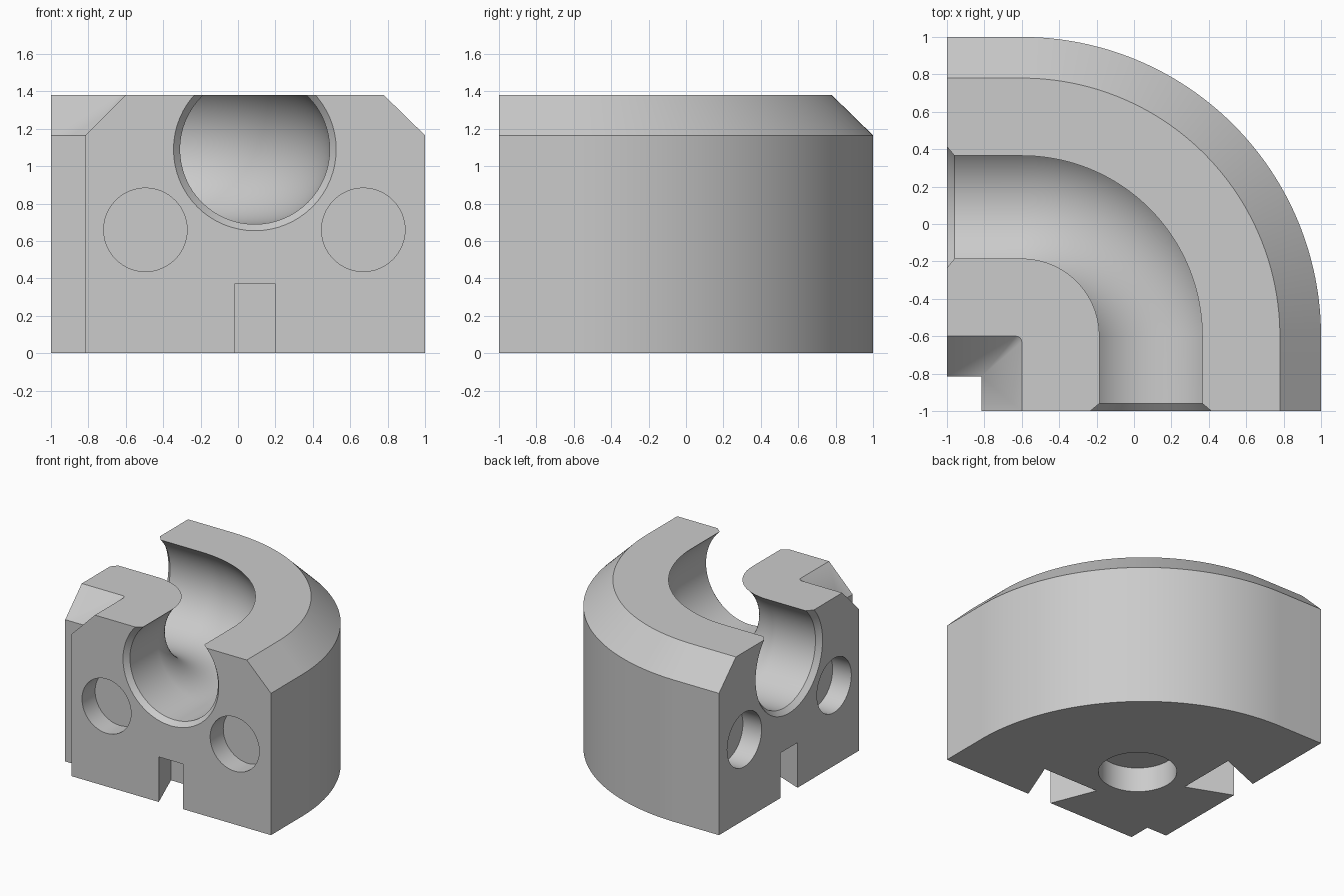
import bpy, bmesh
from math import cos, sin, pi
from mathutils import Matrix, Vector

cube = bpy.data.objects.get("Cube")
if cube:
    bpy.data.objects.remove(cube)

PIVOT = -0.6      # centre of the bend, same in x and y
TOP = 1.38
SEGS = 64


def finish(name, bm):
    bmesh.ops.remove_doubles(bm, verts=bm.verts, dist=1e-5)
    bmesh.ops.recalc_face_normals(bm, faces=bm.faces)
    mesh = bpy.data.meshes.new(name)
    bm.to_mesh(mesh)
    bm.free()
    obj = bpy.data.objects.new(name, mesh)
    bpy.context.collection.objects.link(obj)
    return obj


def loft(name, rings):
    """Closed solid through rings of equal point count."""
    bm = bmesh.new()
    loops = [[bm.verts.new(p) for p in ring] for ring in rings]
    for a, b in zip(loops, loops[1:]):
        for i in range(len(a)):
            j = (i + 1) % len(a)
            bm.faces.new((a[i], a[j], b[j], b[i]))
    bm.faces.new(loops[0][::-1])
    bm.faces.new(loops[-1])
    bmesh.ops.dissolve_degenerate(bm, dist=1e-5, edges=bm.edges)
    return finish(name, bm)


def cylinder(name, centre, radius, depth, rotation):
    bm = bmesh.new()
    bmesh.ops.create_cone(bm, cap_ends=True, segments=SEGS, radius1=radius,
                          radius2=radius, depth=depth,
                          matrix=Matrix.Translation(centre) @ rotation)
    return finish(name, bm)


def outline(z, radius, inner, fillet):
    """Quarter bend in plan with short straight ends and an inner corner notch."""
    pts = [(PIVOT + radius, -1, z)]
    for i in range(SEGS + 1):
        a = pi / 2 * i / SEGS
        pts.append((PIVOT + radius * cos(a), PIVOT + radius * sin(a), z))
    pts += [(-1, PIVOT + radius, z), (-1, inner, z)]
    c = inner - fillet
    for i in range(5):
        a = pi / 2 * (1 - i / 4)
        pts.append((c + fillet * cos(a), c + fillet * sin(a), z))
    pts.append((inner, -1, z))
    return pts


# Main block with chamfered top edges
block = loft("curved_track_block", [
    outline(0, 1.6, -0.815, 0),
    outline(1.165, 1.6, -0.815, 0),
    outline(TOP, 1.38, -0.6, 0.03)])

# Round channel following the bend, flared at both mouths
bend = 0.69
path = [((PIVOT + bend, y), (1, 0), r)
        for y, r in ((-1.04, 0.47), (-0.96, 0.4))]
for i in range(SEGS + 1):
    a = pi / 2 * i / SEGS
    side = (cos(a), sin(a))
    path.append(((PIVOT + bend * side[0], PIVOT + bend * side[1]), side, 0.4))
path += [((x, PIVOT + bend), (0, 1), r)
         for x, r in ((-0.96, 0.4), (-1.04, 0.47))]
rings = []
for centre, side, r in path:
    base = Vector((*centre, 1.09))
    rings.append([base + Vector((*side, 0)) * r * cos(t) + Vector((0, 0, r * sin(t)))
                  for t in (2 * pi * k / SEGS for k in range(SEGS))])
cutters = [loft("channel_cutter", rings)]

# Blind round sockets and dovetail slots, the same on both end faces
socket_depth = 0.17
for face, swap in (("front", False), ("right", True)):
    def place(x, y, z, swap=swap):
        return (y, x, z) if swap else (x, y, z)
    turn = Matrix.Rotation(pi / 2, 4, "Y" if swap else "X")
    for n, x in enumerate((-0.495, 0.67)):
        cutters.append(cylinder(f"{face}_socket_cutter_{n}", place(x, -1, 0.66),
                                0.223, 2 * socket_depth, turn))
    mid = 0.09
    plan = [(mid - 0.094, -1.04), (mid + 0.094, -1.04),
            (mid + 0.255, -0.635), (mid - 0.255, -0.635)]
    cutters.append(loft(f"{face}_dovetail_cutter",
                        [[place(x, y, z) for x, y in plan] for z in (-0.1, 0.37)]))

# Blind socket in the underside
cutters.append(cylinder("base_socket_cutter", (-0.22, -0.22, 0), 0.295, 0.41,
                        Matrix.Identity(4)))

bpy.context.view_layer.objects.active = block
for cutter in cutters:
    cutter.hide_render = True
    mod = block.modifiers.new(cutter.name, "BOOLEAN")
    mod.operation = "DIFFERENCE"
    mod.solver = "EXACT"
    mod.object = cutter
    bpy.ops.object.modifier_apply(modifier=mod.name)
    bpy.data.objects.remove(cutter)

# Plain grey material
grey = bpy.data.materials.new("light_grey")
grey.use_nodes = True
colour = (0.6, 0.6, 0.6, 1)
grey.diffuse_color = colour
grey.node_tree.nodes["Principled BSDF"].inputs["Base Color"].default_value = colour
block.data.materials.clear()
block.data.materials.append(grey)

for obj in bpy.context.selected_objects:
    obj.select_set(False)
block.select_set(True)
bpy.ops.object.shade_smooth_by_angle(angle=pi / 6)
